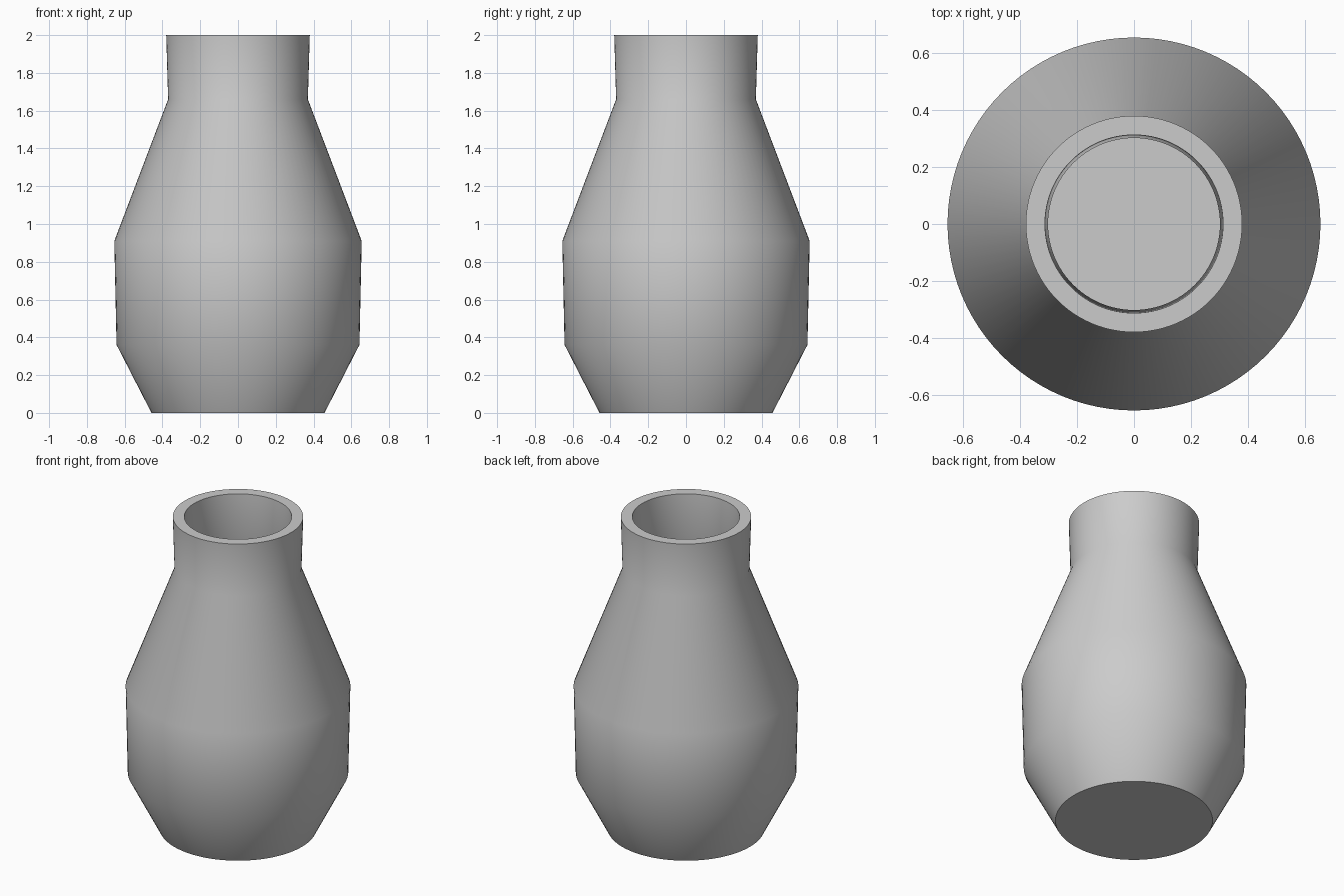
import bpy
import bmesh
import math

cube = bpy.data.objects.get("Cube")
if cube:
    bpy.data.objects.remove(cube)

# Grey clay
clay = bpy.data.materials.new("grey_clay")
clay.use_nodes = True
colour = (0.6, 0.6, 0.6, 1)
clay.diffuse_color = colour
clay.node_tree.nodes["Principled BSDF"].inputs["Base Color"].default_value = colour

# Outer wall from the base up, then the inner wall down to the floor (radius, height)
outer = [(0.458, 0), (0.643, 0.36), (0.655, 0.91), (0.37, 1.66), (0.38, 2)]
inner = [(0.313, 2), (0.302, 1.65), (0.588, 0.895), (0.577, 0.375), (0.42, 0.067)]
SIDES = 96


def lathe(name, profile, sides):
    """Turn a profile around z and close both ends with a flat disc."""
    bm = bmesh.new()
    rings = []
    for r, z in profile:
        angles = [math.tau * i / sides for i in range(sides)]
        rings.append([bm.verts.new((r * math.cos(a), r * math.sin(a), z)) for a in angles])
    for low, high in zip(rings, rings[1:]):
        for i in range(sides):
            j = (i + 1) % sides
            bm.faces.new((low[i], low[j], high[j], high[i]))
    bm.faces.new(rings[0][::-1])
    bm.faces.new(rings[-1])
    mesh = bpy.data.meshes.new(name)
    bm.to_mesh(mesh)
    bm.free()
    obj = bpy.data.objects.new(name, mesh)
    bpy.context.collection.objects.link(obj)
    return obj


# Hollow vase with soft shoulders and crisp rim and base
vase = lathe("vase", outer + inner, SIDES)
vase.data.materials.append(clay)
bpy.ops.object.select_all(action="DESELECT")
vase.select_set(True)
bpy.context.view_layer.objects.active = vase
bpy.ops.object.shade_smooth_by_angle(angle=math.radians(40))
